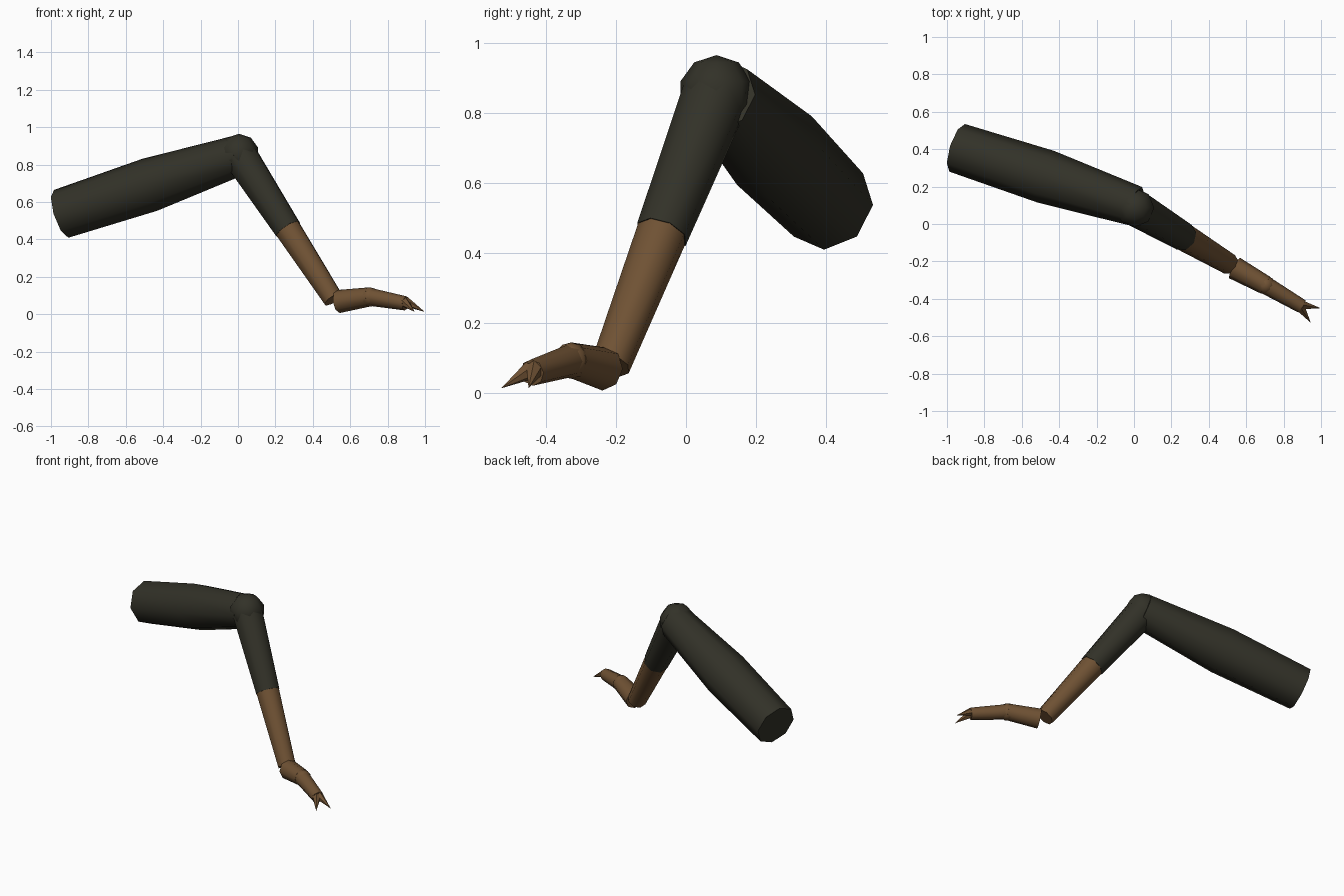
import bpy
import bmesh
import math
from mathutils import Vector

cube = bpy.data.objects.get("Cube")
if cube:
    bpy.data.objects.remove(cube)


def material(name, rgb):
    m = bpy.data.materials.new(name)
    m.use_nodes = True
    m.diffuse_color = (*rgb, 1)
    m.node_tree.nodes["Principled BSDF"].inputs["Base Color"].default_value = (*rgb, 1)
    return m


olive = material("dark olive cloth", (0.032, 0.031, 0.021))
brown = material("brown skin", (0.16, 0.084, 0.034))


def finish(name, bm, mat):
    bmesh.ops.recalc_face_normals(bm, faces=bm.faces)
    mesh = bpy.data.meshes.new(name)
    bm.to_mesh(mesh)
    bm.free()
    mesh.materials.append(mat)
    ob = bpy.data.objects.new(name, mesh)
    bpy.context.collection.objects.link(ob)
    bpy.ops.object.select_all(action="DESELECT")
    bpy.context.view_layer.objects.active = ob
    ob.select_set(True)
    bpy.ops.object.shade_smooth_by_angle(angle=math.radians(50))
    return ob


def tube(name, stations, mat, sides=8):
    """Capped tube through (centre, radius) stations; zero radius makes a point."""
    bm = bmesh.new()
    pts = [Vector(p) for p, r in stations]
    rings = []
    for i, (p, r) in enumerate(stations):
        axis = (pts[min(i + 1, len(pts) - 1)] - pts[max(i - 1, 0)]).normalized()
        v = axis.cross(Vector((0, 0, 1))).normalized()
        u = v.cross(axis)
        if r == 0:
            rings.append([bm.verts.new(pts[i])])
            continue
        angles = [math.tau * k / sides for k in range(sides)]
        rings.append([bm.verts.new(pts[i] + r * (u * math.cos(a) + v * math.sin(a)))
                      for a in angles])
    for a, b in zip(rings, rings[1:]):
        for k in range(sides):
            n = (k + 1) % sides
            if len(b) == 1:
                bm.faces.new((a[k], a[n], b[0]))
            else:
                bm.faces.new((a[k], a[n], b[n], b[k]))
    for ring in (rings[0], rings[-1]):
        if len(ring) > 1:
            bm.faces.new(ring)
    return finish(name, bm, mat)


def ball(name, centre, radius, mat, rings):
    bm = bmesh.new()
    bmesh.ops.create_uvsphere(bm, u_segments=8, v_segments=rings, radius=radius)
    bmesh.ops.translate(bm, verts=bm.verts, vec=centre)
    return finish(name, bm, mat)


elbow = Vector((0.005, 0.087, 0.857))
wrist = Vector((0.51, -0.215, 0.08))
cuff = elbow.lerp(wrist, 0.52)

# Sleeved upper arm and elbow
tube("upper_arm", [((-0.945, 0.407, 0.537), 0.134),
                   ((-0.472, 0.253, 0.692), 0.145),
                   ((0.01, 0.095, 0.852), 0.108)], olive)
ball("elbow", elbow, 0.108, olive, 5)

# Forearm: sleeve above, bare skin below
tube("forearm_sleeve", [(elbow, 0.098), (cuff, 0.077)], olive)
tube("bare_forearm", [(cuff - (wrist - elbow) * 0.02, 0.075), (wrist, 0.057)], brown)

# Hand with a knuckle
tube("palm", [((0.537, -0.235, 0.068), 0.062), ((0.705, -0.328, 0.093), 0.051)], brown)
ball("knuckle", (0.705, -0.328, 0.092), 0.052, brown, 6)
tube("fingers", [((0.705, -0.328, 0.093), 0.048), ((0.897, -0.44, 0.058), 0.038)], brown)

# Claws
for name, base, tip in (("left_claw", (0.895, -0.432, 0.068), (0.998, -0.45, 0.013)),
                        ("right_claw", (0.89, -0.447, 0.064), (0.945, -0.528, 0.013))):
    tube(name, [(base, 0.027), (tip, 0)], brown, 6)
